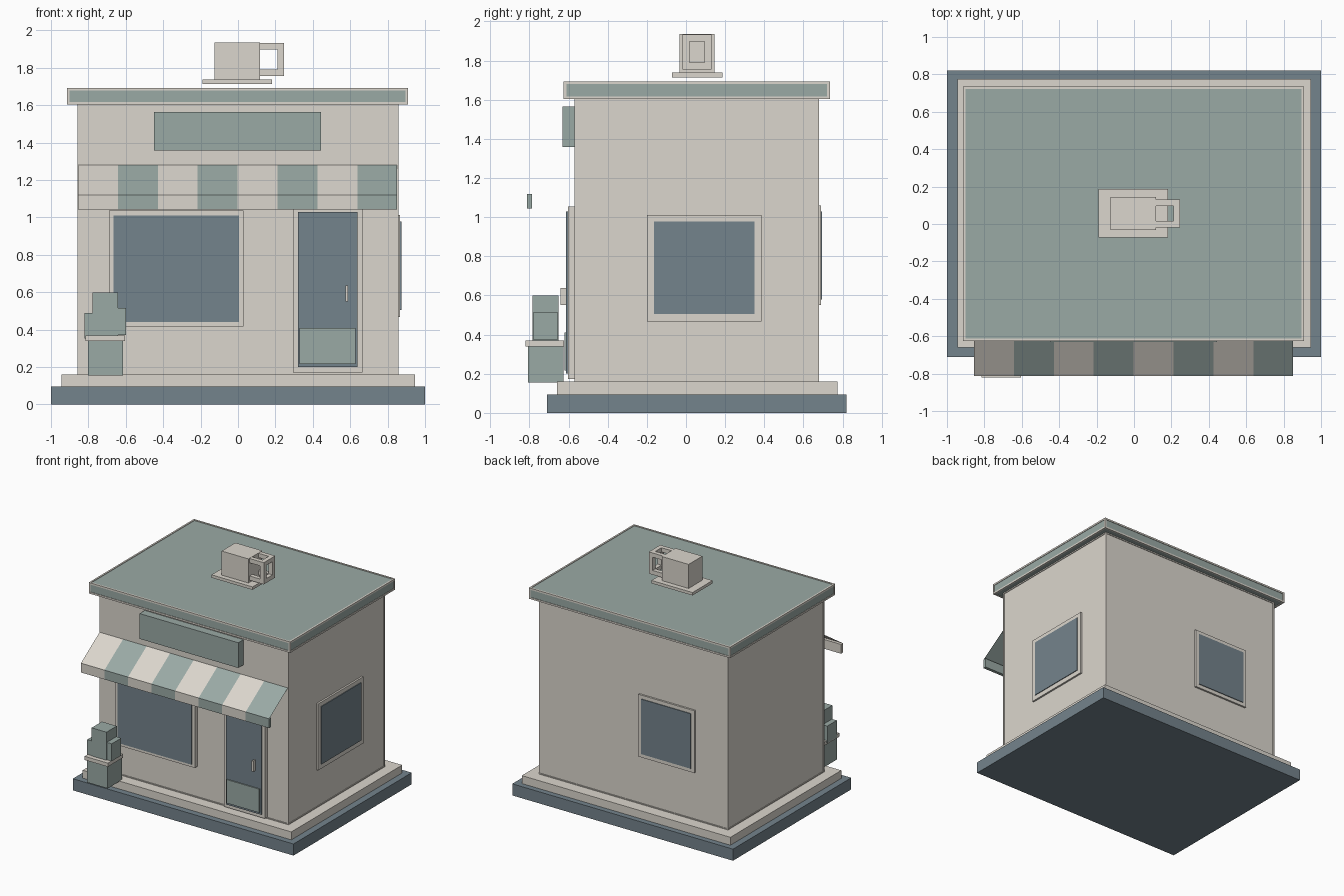
import bpy
import bmesh
from mathutils import Vector

cube = bpy.data.objects.get("Cube")
if cube:
    bpy.data.objects.remove(cube, do_unlink=True)


def material(name, srgb):
    color = [((c + 0.055) / 1.055) ** 2.4 for c in srgb] + [1]
    mat = bpy.data.materials.new(name)
    mat.use_nodes = True
    mat.diffuse_color = color
    mat.node_tree.nodes["Principled BSDF"].inputs["Base Color"].default_value = color
    return mat


CREAM = material("cream", (0.86, 0.84, 0.805))
TEAL = material("sage_teal", (0.605, 0.665, 0.648))
NAVY = material("slate_blue", (0.455, 0.515, 0.55))


def finish(name, bm, *mats):
    mesh = bpy.data.meshes.new(name)
    bm.to_mesh(mesh)
    bm.free()
    for mat in mats:
        mesh.materials.append(mat)
    obj = bpy.data.objects.new(name, mesh)
    bpy.context.collection.objects.link(obj)
    return obj


def add_box(bm, x, y, z):
    verts = bmesh.ops.create_cube(bm, size=1)["verts"]
    size = Vector((x[1] - x[0], y[1] - y[0], z[1] - z[0]))
    center = Vector((sum(x), sum(y), sum(z))) / 2
    for v in verts:
        v.co = v.co * size + center
    return verts


def box(name, mat, x, y, z):
    bm = bmesh.new()
    add_box(bm, x, y, z)
    return finish(name, bm, mat)


def edge_bars(name, mat, x, y, z, t):
    """Twelve square bars along the edges of a box."""
    bm = bmesh.new()
    spans = (x, y, z)
    for axis in range(3):
        b, c = [i for i in range(3) if i != axis]
        for low_b in (True, False):
            for low_c in (True, False):
                bar = list(spans)
                for i, low in ((b, low_b), (c, low_c)):
                    lo, hi = spans[i]
                    bar[i] = (lo, lo + t) if low else (hi - t, hi)
                # Full-length posts on z, shorter rails between them
                if axis < 2:
                    bar[axis] = (spans[axis][0] + t, spans[axis][1] - t)
                add_box(bm, *bar)
    return finish(name, bm, mat)


def shrink(span, d):
    return (span[0] + d, span[1] - d)


def framed_box(name, body_mat, x, y, z, t, inset):
    box(name, body_mat, *(shrink(s, inset) for s in (x, y, z)))
    edge_bars(name + "_edge_trim", CREAM, x, y, z, t)


# Ground slab, step and main shell
box("ground_slab", NAVY, (-1, 1), (-0.71, 0.82), (0, 0.095))
box("step", CREAM, (-0.945, 0.945), (-0.66, 0.775), (0.095, 0.16))
framed_box("walls", CREAM, (-0.857, 0.857), (-0.57, 0.68), (0.155, 1.61), 0.013, 0.005)
framed_box("roof", TEAL, (-0.914, 0.91), (-0.625, 0.735), (1.603, 1.693), 0.014, 0.004)

# Front window and door
box("front_window_frame", CREAM, (-0.69, 0.03), (-0.602, -0.56), (0.417, 1.037))
box("front_window_pane", NAVY, (-0.665, 0.005), (-0.61, -0.602), (0.44, 1.01))
box("door_frame", CREAM, (0.295, 0.665), (-0.602, -0.56), (0.172, 1.055))
box("door", NAVY, (0.32, 0.64), (-0.612, -0.603), (0.2, 1.03))
box("door_kick_panel", TEAL, (0.33, 0.627), (-0.621, -0.612), (0.217, 0.41))
box("door_handle", CREAM, (0.574, 0.589), (-0.642, -0.612), (0.55, 0.637))

# Side and back windows
box("side_window_frame", CREAM, (0.84, 0.867), (-0.2, 0.385), (0.467, 1.012))
box("side_window_pane", NAVY, (0.866, 0.873), (-0.163, 0.35), (0.505, 0.978))
box("back_window_frame", CREAM, (-0.56, -0.05), (0.67, 0.69), (0.55, 1.06))
box("back_window_pane", NAVY, (-0.53, -0.08), (0.689, 0.696), (0.58, 1.03))

# Blank sign board
box("sign_board", TEAL, (-0.45, 0.445), (-0.632, -0.56), (1.358, 1.565))

# Striped awning: thin sloped sheet and a hanging valance
STRIPES = 8
left, width = -0.855, 1.706 / STRIPES
sheet, valance = bmesh.new(), bmesh.new()
for i in range(STRIPES):
    x0 = left + i * width
    x1 = x0 + width
    corners = ((x0, -0.81, 1.12), (x1, -0.81, 1.12), (x1, -0.57, 1.28), (x0, -0.57, 1.28))
    face = sheet.faces.new([sheet.verts.new(c) for c in corners])
    face.material_index = i % 2
    for v in add_box(valance, (x0, x1), (-0.812, -0.786), (1.043, 1.119)):
        for f in v.link_faces:
            f.material_index = i % 2
finish("awning_sheet", sheet, CREAM, TEAL)
finish("awning_valance", valance, CREAM, TEAL)

# Potted shrub beside the window
box("plant_pot", TEAL, (-0.803, -0.615), (-0.808, -0.625), (0.155, 0.34))
box("plant_pot_rim", CREAM, (-0.815, -0.605), (-0.82, -0.622), (0.34, 0.37))
box("shrub_middle", TEAL, (-0.777, -0.642), (-0.785, -0.652), (0.365, 0.6))
box("shrub_left", TEAL, (-0.82, -0.76), (-0.78, -0.657), (0.352, 0.49))
box("shrub_right", TEAL, (-0.66, -0.598), (-0.78, -0.657), (0.372, 0.515))

# Rooftop cup on a saucer, with an open cage handle
box("cup_saucer", CREAM, (-0.19, 0.182), (-0.072, 0.187), (1.714, 1.738))
box("cup_body", CREAM, (-0.125, 0.118), (-0.033, 0.145), (1.735, 1.935))
edge_bars("cup_handle", CREAM, (0.083, 0.246), (-0.018, 0.13), (1.755, 1.933), 0.035)
